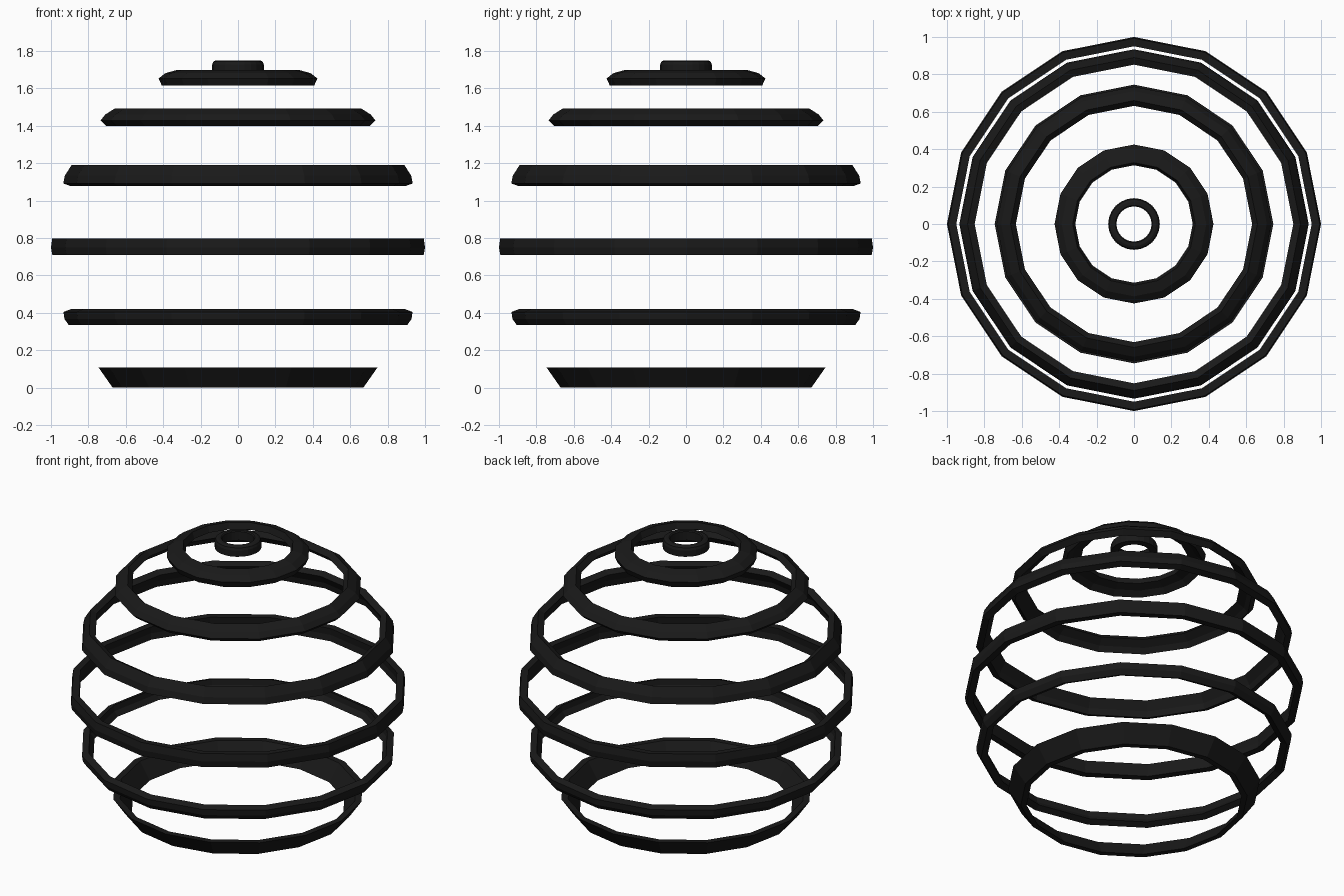
import bpy, bmesh, math

if "Cube" in bpy.data.objects:
    bpy.data.objects.remove(bpy.data.objects["Cube"])

mat = bpy.data.materials.new("black")
mat.diffuse_color = (0.01, 0.01, 0.01, 1)
mat.use_nodes = True
mat.node_tree.nodes["Principled BSDF"].inputs["Base Color"].default_value = mat.diffuse_color
CENTRE_Z = 0.75


def ring(name, profile, sides):
    """Spin a closed (radius, height) profile around the z axis."""
    bm = bmesh.new()
    loops = []
    for i in range(sides):
        a = 2 * math.pi * i / sides
        loops.append([bm.verts.new((r * math.cos(a), r * math.sin(a), z)) for r, z in profile])
    n = len(profile)
    for i in range(sides):
        a, b = loops[i], loops[(i + 1) % sides]
        for j in range(n):
            k = (j + 1) % n
            bm.faces.new((a[j], b[j], b[k], a[k]))
    bmesh.ops.recalc_face_normals(bm, faces=bm.faces)
    mesh = bpy.data.meshes.new(name)
    bm.to_mesh(mesh)
    bm.free()
    mesh.materials.append(mat)
    obj = bpy.data.objects.new(name, mesh)
    bpy.context.collection.objects.link(obj)
    return obj


def band(name, outer, scale=0.957):
    """Faceted sphere band: outer profile plus the same profile shrunk to the centre."""
    inner = [(r * scale, CENTRE_Z + (z - CENTRE_Z) * scale) for r, z in reversed(outer)]
    return ring(name, outer + inner, 16)


# bands following the faceted sphere
band("lower_band", [(0.905, 0.335), (0.928, 0.367), (0.933, 0.405)])
band("middle_band", [(0.993, 0.71), (1.0, 0.75), (0.993, 0.797)])
band("upper_band", [(0.934, 1.092), (0.926, 1.133), (0.89, 1.19)])
band("shoulder_band", [(0.735, 1.428), (0.71, 1.46), (0.66, 1.492)])
band("crown_band", [(0.425, 1.653), (0.387, 1.682), (0.328, 1.698)])

# flared ring at the base
ring("base_band", [(0.67, 0.0), (0.745, 0.107), (0.705, 0.107), (0.635, 0.0)], 16)

# small rounded ring at the top
ring("top_ring", [(0.138, 1.688), (0.138, 1.728), (0.132, 1.743), (0.118, 1.75),
                  (0.1, 1.75), (0.094, 1.744), (0.094, 1.688)], 24)
